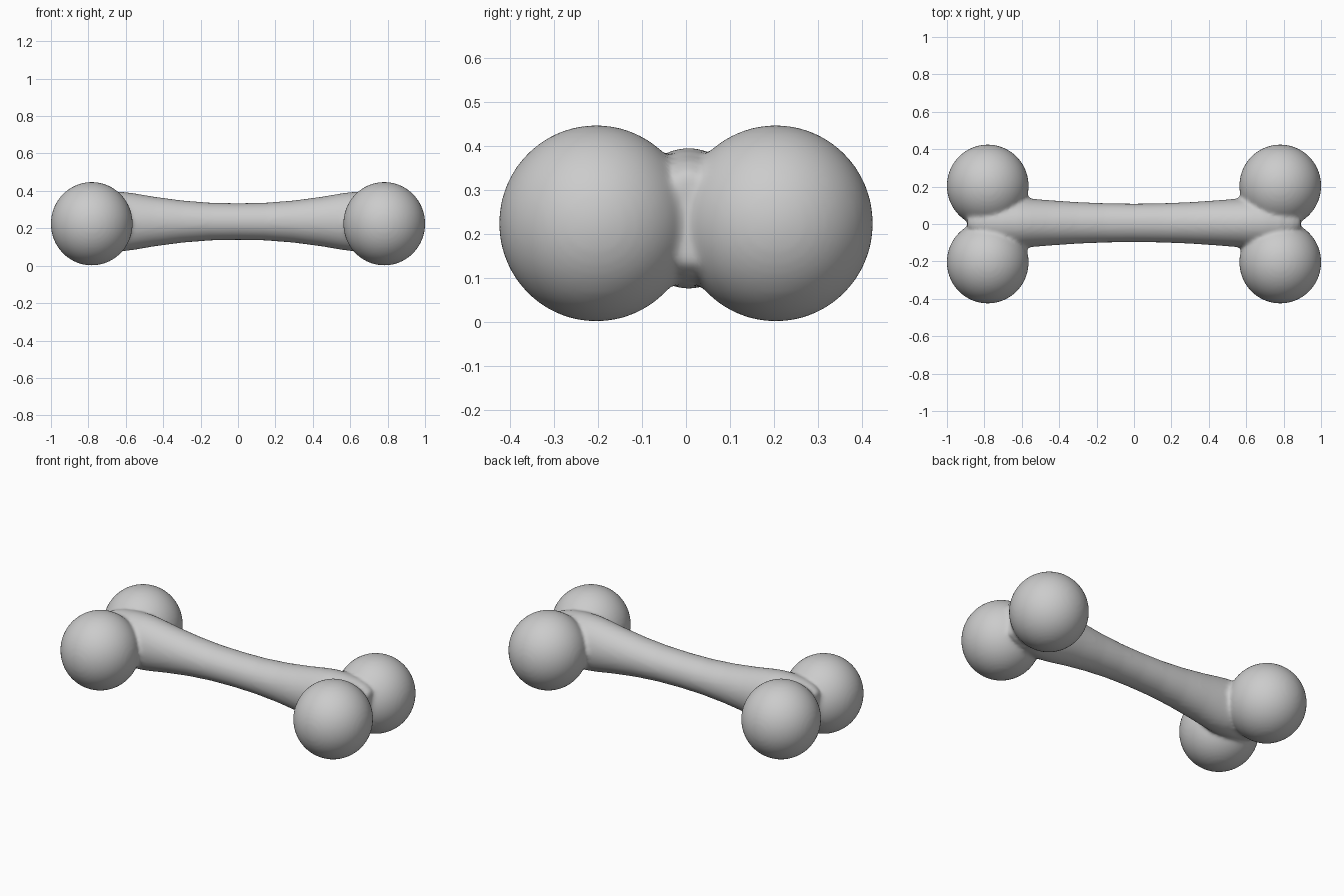
import bpy, bmesh, math
from mathutils import Matrix

if "Cube" in bpy.data.objects:
    bpy.data.objects.remove(bpy.data.objects["Cube"])

bm = bmesh.new()

# Shaft: elliptical sections (x, half width y, half height z), flared to the ends
half = [(0.0, 0.103, 0.098), (0.15, 0.105, 0.101), (0.3, 0.111, 0.113),
        (0.45, 0.121, 0.133), (0.56, 0.13, 0.152), (0.62, 0.136, 0.159),
        (0.70, 0.136, 0.160), (0.78, 0.12, 0.152), (0.85, 0.09, 0.132),
        (0.89, 0.05, 0.105)]
sections = [(-x, a, b) for x, a, b in reversed(half[1:])] + half
N = 48
rings = []
for x, a, b in sections:
    rings.append([bm.verts.new((x, 0.006 + a * math.cos(2 * math.pi * i / N),
                                0.236 + b * math.sin(2 * math.pi * i / N)))
                  for i in range(N)])
for r, s in zip(rings, rings[1:]):
    for i in range(N):
        j = (i + 1) % N
        bm.faces.new((r[i], r[j], s[j], s[i]))
bm.faces.new(rings[0][::-1])
bm.faces.new(rings[-1])

# Four round knobs, two at each end
for sx in (-1, 1):
    for sy in (-1, 1):
        m = (Matrix.Translation((sx * 0.782, sy * 0.204, 0.2245))
             @ Matrix.Diagonal((0.219, 0.221, 0.223, 1)))
        bmesh.ops.create_uvsphere(bm, u_segments=64, v_segments=32, radius=1, matrix=m)

bmesh.ops.recalc_face_normals(bm, faces=bm.faces)
mesh = bpy.data.meshes.new("bone")
bm.to_mesh(mesh)
bm.free()
bone = bpy.data.objects.new("bone", mesh)
bpy.context.collection.objects.link(bone)

# Fuse the parts into one skin with softly blended joints
remesh = bone.modifiers.new("fuse", 'REMESH')
remesh.mode = 'VOXEL'
remesh.voxel_size = 0.011
remesh.use_smooth_shade = True
smooth = bone.modifiers.new("soften", 'SMOOTH')
smooth.factor = 0.5
smooth.iterations = 8
